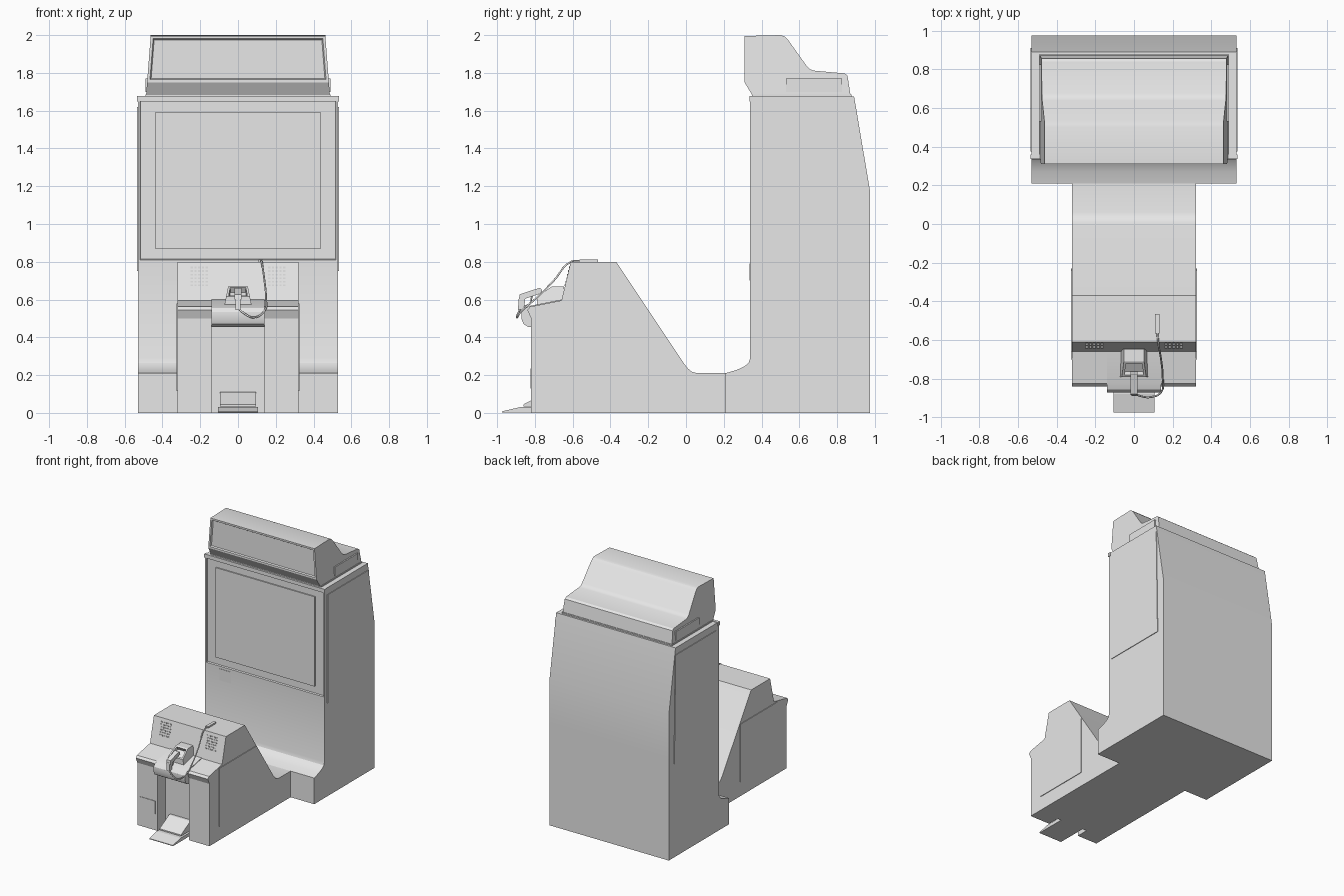
import bpy, bmesh
from mathutils import Vector

if "Cube" in bpy.data.objects:
    bpy.data.objects.remove(bpy.data.objects["Cube"])

grey = bpy.data.materials.new("light_grey")
grey.diffuse_color = (0.8, 0.8, 0.8, 1)
grey.use_nodes = True
grey.node_tree.nodes["Principled BSDF"].inputs["Base Color"].default_value = grey.diffuse_color


def finish(name, bm):
    bmesh.ops.recalc_face_normals(bm, faces=bm.faces)
    me = bpy.data.meshes.new(name)
    bm.to_mesh(me)
    bm.free()
    ob = bpy.data.objects.new(name, me)
    me.materials.append(grey)
    bpy.context.collection.objects.link(ob)
    return ob


def smooth(ob, angle=0.45):
    bpy.ops.object.select_all(action='DESELECT')
    ob.select_set(True)
    bpy.context.view_layer.objects.active = ob
    bpy.ops.object.shade_smooth_by_angle(angle=angle)


def prism_bm(profile, x0, x1):
    """Side profile given as (y, z), extruded from x0 to x1."""
    bm = bmesh.new()
    face = bm.faces.new([bm.verts.new((x0, y, z)) for y, z in profile])
    ext = bmesh.ops.extrude_face_region(bm, geom=[face])
    moved = [v for v in ext["geom"] if isinstance(v, bmesh.types.BMVert)]
    bmesh.ops.translate(bm, verts=moved, vec=(x1 - x0, 0, 0))
    bmesh.ops.recalc_face_normals(bm, faces=bm.faces)
    return bm


def prism(name, profile, x0, x1):
    return finish(name, prism_bm(profile, x0, x1))


def box(name, x0, x1, y0, y1, z0, z1):
    return prism(name, [(y0, z0), (y1, z0), (y1, z1), (y0, z1)], x0, x1)


def inset(bm, face, thickness, depth=0.0):
    bmesh.ops.inset_region(bm, faces=[face], thickness=thickness, depth=depth,
                           use_even_offset=True, use_boundary=True)


def front_face(bm, zmin):
    bm.normal_update()
    return min((f for f in bm.faces
                if f.normal.y < -0.9 and f.calc_center_median().z > zmin),
               key=lambda f: f.calc_center_median().y)


# Screen cabinet with a rim and shallow bezel around the screen
bm = prism_bm([(0.21, 0), (0.975, 0), (0.975, 1.17), (0.89, 1.675), (0.34, 1.675),
               (0.34, 0.29), (0.332, 0.265), (0.31, 0.247), (0.27, 0.228), (0.21, 0.21)],
              -0.53, 0.53)
bmesh.ops.bisect_plane(bm, geom=bm.verts[:] + bm.edges[:] + bm.faces[:],
                       plane_co=(0, 0, 0.8), plane_no=(0, 0, 1))
f = front_face(bm, 1.0)
inset(bm, f, 0.01)
inset(bm, f, 0.004, -0.012)
inset(bm, f, 0.065)
smooth(finish("screen_cabinet", bm))
box("screen_panel", -0.44, 0.44, 0.343, 0.353, 0.87, 1.59)
box("cabinet_top_lip", -0.535, 0.535, 0.335, 0.36, 1.648, 1.678)
box("cabinet_notice_plate", -0.40, -0.30, 0.337, 0.341, 0.70, 0.79)

# Header box: narrows to the top, framed front panel
bm = prism_bm([(0.31, 1.995), (0.50, 2.0), (0.52, 1.994), (0.54, 1.975), (0.64, 1.835),
               (0.655, 1.82), (0.675, 1.812), (0.84, 1.797), (0.855, 1.785),
               (0.872, 1.675), (0.355, 1.675), (0.31, 1.75)], -1, 1)
for v in bm.verts:
    v.co.x *= 0.487 - 0.025 * (v.co.z - 1.675) / 0.325
f = front_face(bm, 1.8)
inset(bm, f, 0.014)
inset(bm, f, 0.006, -0.01)
smooth(finish("header_box", bm))
box("header_base", -0.49, 0.49, 0.35, 0.875, 1.67, 1.685)

# Mirrored side plates
for s, side in ((-1, "left"), (1, "right")):
    a, b = sorted((s * 0.529, s * 0.535))
    prism(f"cabinet_side_panel_{side}",
          [(0.375, 0.75), (0.91, 0.75), (0.895, 1.62), (0.375, 1.62)], a, b)
    a, b = sorted((s * 0.475, s * 0.49))
    box(f"header_side_plate_{side}", a, b, 0.53, 0.825, 1.70, 1.77)
    a, b = sorted((s * 0.316, s * 0.325))
    box(f"pedestal_side_panel_{side}", a, b, -0.70, -0.23, 0.115, 0.58)
    # Shelf wings of the control desk
    a, b = sorted((s * 0.14, s * 0.32))
    prism(f"shelf_wing_{side}", [(-0.82, 0.50), (-0.84, 0.545), (-0.825, 0.562),
                                 (-0.65, 0.597), (-0.65, 0.50)], a, b)

# Pedestal with the sloped desk and the low bridge to the cabinet
ped = prism("pedestal", [(-0.82, 0), (-0.82, 0.56), (-0.66, 0.592), (-0.61, 0.80),
                         (-0.37, 0.80), (-0.01, 0.26), (0.01, 0.235), (0.03, 0.218),
                         (0.06, 0.21), (0.212, 0.21), (0.212, 0)], -0.32, 0.32)
cutter = prism("foot_recess_cutter", [(-1, -0.1), (-0.72, -0.1), (-0.72, 0.47), (-1, 0.47)],
               -0.14, 0.14)
cutter.hide_render = True
mod = ped.modifiers.new("foot_recess", 'BOOLEAN')
mod.object = cutter
mod.solver = 'EXACT'
bpy.context.view_layer.objects.active = ped
bpy.ops.object.modifier_apply(modifier=mod.name)
bpy.data.objects.remove(cutter)
smooth(ped)

# Rounded centre console, coin plate, pedal
smooth(prism("centre_console", [(-0.66, 0.60), (-0.82, 0.568), (-0.855, 0.555),
                                (-0.87, 0.535), (-0.872, 0.50), (-0.86, 0.47),
                                (-0.835, 0.455), (-0.66, 0.455)], -0.14, 0.14))
box("service_plate", -0.30, -0.16, -0.824, -0.818, 0.13, 0.235)
prism("foot_plate", [(-0.975, 0.002), (-0.975, 0.008), (-0.88, 0.03), (-0.72, 0.03),
                     (-0.72, 0.002)], -0.105, 0.105)
prism("foot_pedal", [(-0.86, 0.035), (-0.86, 0.045), (-0.74, 0.11), (-0.72, 0.11),
                     (-0.72, 0.035)], -0.095, 0.095)

# Speaker slots on the sloped desk face
bm = bmesh.new()
for s in (-1, 1):
    for row in range(6):
        for col in range(5):
            z = 0.675 + row * 0.019
            y = -0.61 - (0.80 - z) * 0.05 / 0.208
            m = bmesh.ops.create_cube(bm, size=1)["verts"]
            bmesh.ops.scale(bm, verts=m, vec=(0.012, 0.006, 0.009))
            bmesh.ops.translate(bm, verts=m, vec=(s * (0.165 + col * 0.02), y, z))
finish("speaker_slots", bm)

# Holster: tapered box with an opening on its sloped front
bm = prism_bm([(-0.79, 0.57), (-0.79, 0.615), (-0.71, 0.67), (-0.645, 0.67), (-0.645, 0.585)],
              -1, 1)
for v in bm.verts:
    v.co.x *= 0.072 - 0.2 * (v.co.z - 0.57)
bm.normal_update()
f = min((f for f in bm.faces if f.normal.z > 0.3), key=lambda f: f.calc_center_median().y)
inset(bm, f, 0.012)
inset(bm, f, 0.001, -0.03)
finish("holster", bm)

# Hand unit: barrel, grip and trigger guard seen from the side
prism("hand_unit_barrel", [(-0.765, 0.655), (-0.775, 0.662), (-0.88, 0.628), (-0.885, 0.60),
                           (-0.85, 0.605), (-0.76, 0.635)], -0.018, 0.018)
prism("hand_unit_grip", [(-0.885, 0.61), (-0.85, 0.61), (-0.858, 0.55), (-0.89, 0.545)],
      -0.014, 0.014)


# Cables as round tubes
def tube(name, points, radius):
    cu = bpy.data.curves.new(name, 'CURVE')
    cu.dimensions = '3D'
    cu.bevel_depth = radius
    cu.bevel_resolution = 1
    cu.resolution_u = 5
    cu.use_fill_caps = True
    sp = cu.splines.new('BEZIER')
    sp.bezier_points.add(len(points) - 1)
    for bp, co in zip(sp.bezier_points, points):
        bp.co = Vector(co)
        bp.handle_left_type = bp.handle_right_type = 'AUTO'
    cu.materials.append(grey)
    ob = bpy.data.objects.new(name, cu)
    bpy.context.collection.objects.link(ob)


tube("hand_unit_cable", [(0.12, -0.55, 0.805), (0.125, -0.61, 0.80), (0.14, -0.70, 0.70),
                         (0.148, -0.79, 0.61), (0.14, -0.87, 0.54), (0.085, -0.895, 0.505),
                         (0.035, -0.89, 0.525), (0.0, -0.875, 0.555)], 0.005)
tube("trigger_guard", [(0, -0.855, 0.565), (0, -0.83, 0.575), (0, -0.815, 0.62)], 0.005)
box("cable_anchor", 0.108, 0.132, -0.565, -0.465, 0.798, 0.812)
